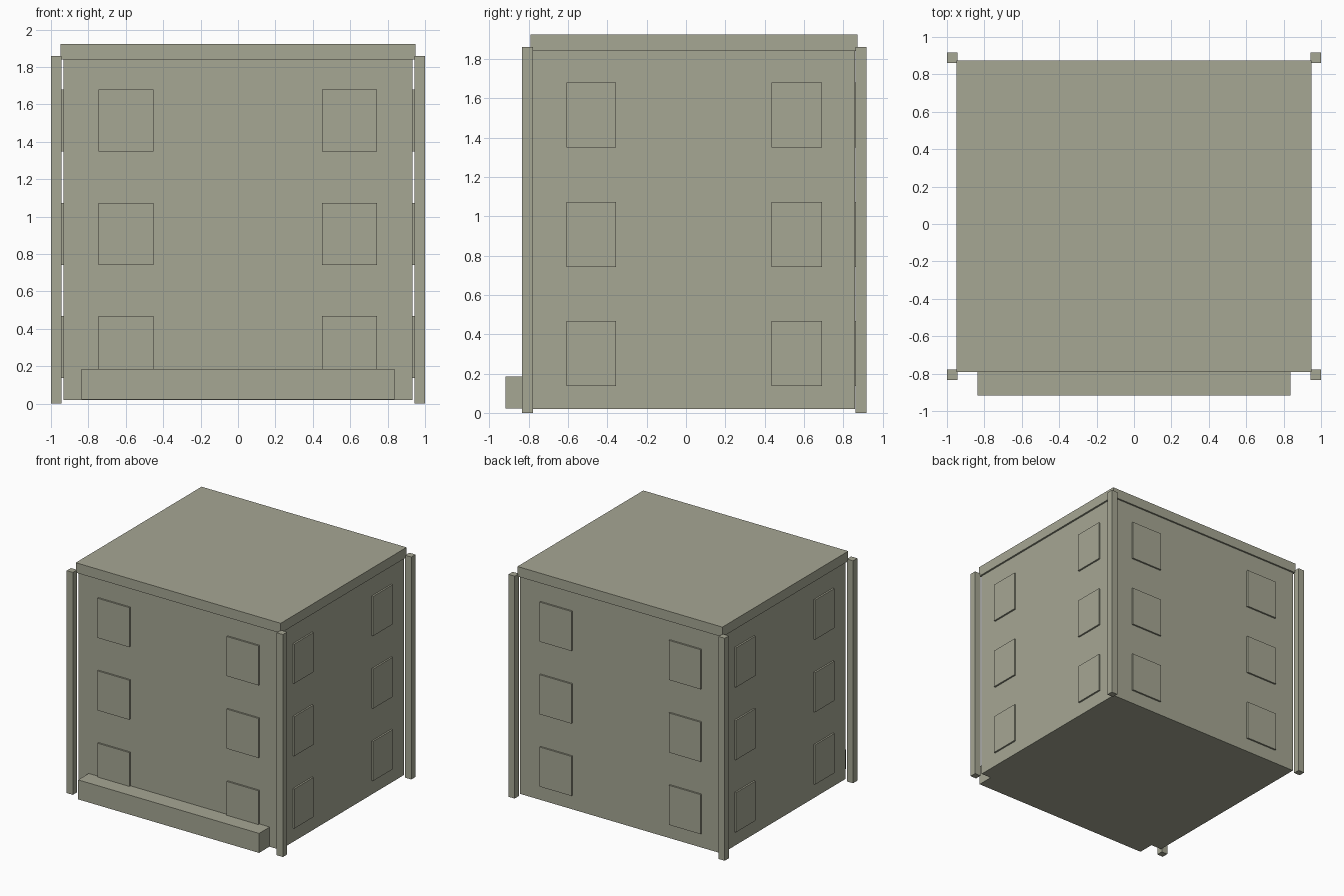
import bpy
import bmesh
from mathutils import Vector

cube = bpy.data.objects.get("Cube")
if cube:
    bpy.data.objects.remove(cube, do_unlink=True)

stone = bpy.data.materials.new("olive_grey_stone")
stone.use_nodes = True
colour = (0.38, 0.385, 0.295, 1)
stone.diffuse_color = colour
stone.node_tree.nodes["Principled BSDF"].inputs["Base Color"].default_value = colour


def box(name, x, y, z):
    """Box spanning the given (min, max) range on each axis."""
    bm = bmesh.new()
    bmesh.ops.create_cube(bm, size=1)
    low, high = Vector((x[0], y[0], z[0])), Vector((x[1], y[1], z[1]))
    for v in bm.verts:
        v.co = (low + high) / 2 + v.co * (high - low)
    mesh = bpy.data.meshes.new(name)
    bm.to_mesh(mesh)
    bm.free()
    mesh.materials.append(stone)
    obj = bpy.data.objects.new(name, mesh)
    bpy.context.collection.objects.link(obj)
    return obj


# Main block, roof slab and front step
HALF, FRONT, BACK = 0.933, -0.777, 0.859
box("building_body", (-HALF, HALF), (FRONT, BACK), (0.02, 1.84))
box("roof_slab", (-0.948, 0.948), (-0.79, 0.873), (1.84, 1.923))
box("front_step", (-0.837, 0.837), (-0.917, FRONT), (0.022, 0.185))

# Corner posts
for side, x in (("right", (-1, -0.943)), ("left", (0.943, 1))):
    for end, y in (("front", (-0.835, -0.779)), ("back", (0.862, 0.917))):
        box(f"{end}_{side}_post", x, y, (0, 1.86))

# Raised window panels on all four walls, three floors each
OUT = 0.014
for floor, z in enumerate(((0.137, 0.468), (0.742, 1.073), (1.349, 1.68)), 1):
    for x in ((-0.747, -0.452), (0.449, 0.744)):
        box(f"front_window_{floor}", x, (FRONT - OUT, FRONT + OUT), z)
        box(f"back_window_{floor}", x, (BACK - OUT, BACK + OUT), z)
    for y in ((-0.608, -0.355), (0.434, 0.692)):
        box(f"left_window_{floor}", (HALF - OUT, HALF + OUT), y, z)
        box(f"right_window_{floor}", (-HALF - OUT, -HALF + OUT), y, z)
